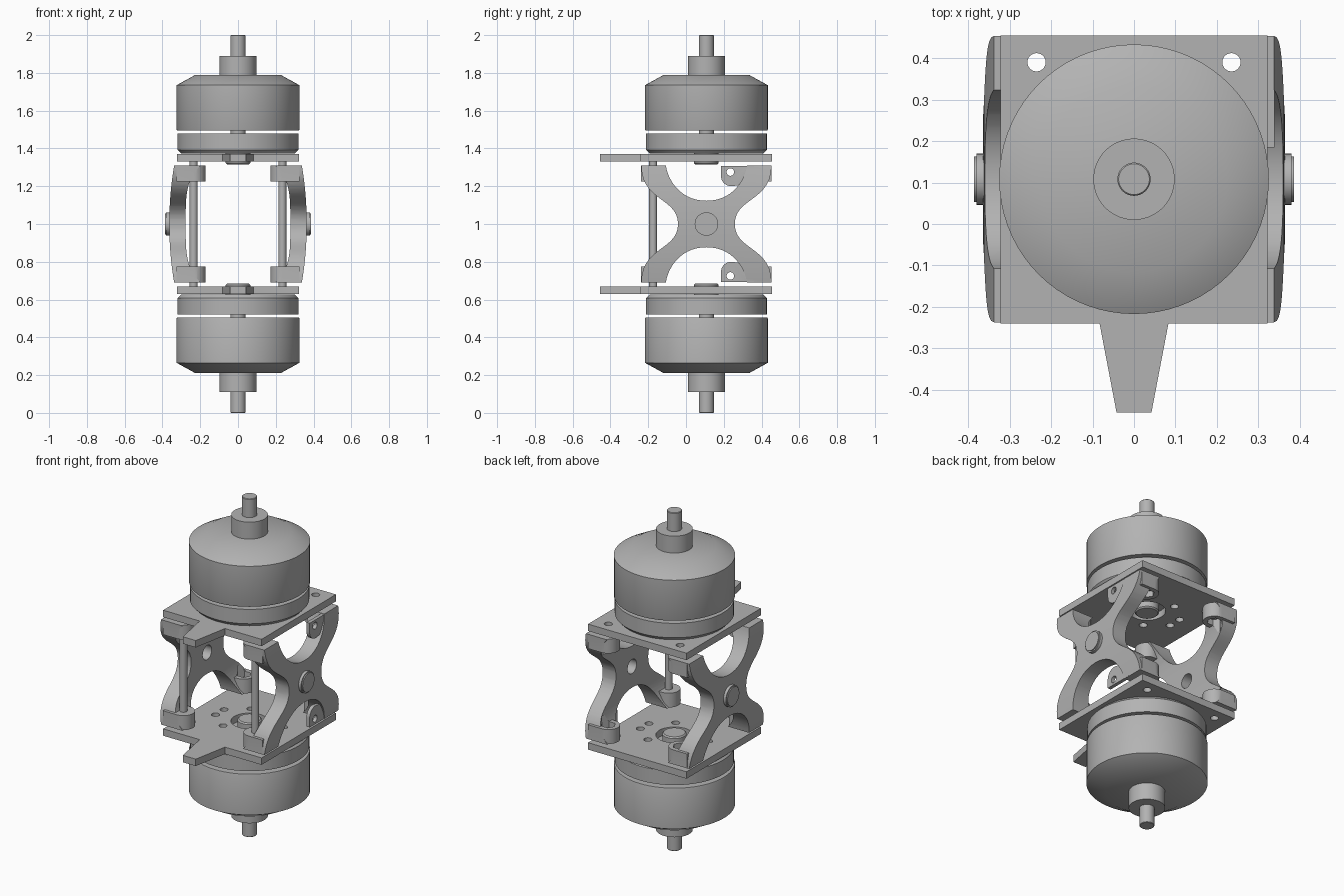
import bpy, bmesh, math
from mathutils import Vector
from mathutils.geometry import interpolate_bezier

if "Cube" in bpy.data.objects:
    bpy.data.objects.remove(bpy.data.objects["Cube"])

GREY = (0.45, 0.45, 0.45, 1)
metal = bpy.data.materials.new("plain_grey")
metal.use_nodes = True
metal.diffuse_color = GREY
metal.node_tree.nodes["Principled BSDF"].inputs["Base Color"].default_value = GREY

AXIS_Y = 0.108      # motor axis
HOLE_X = 0.235      # corner screw positions
HOLE_DY = 0.282
parts = []


def finish(name, bm):
    bmesh.ops.recalc_face_normals(bm, faces=bm.faces)
    mesh = bpy.data.meshes.new(name)
    bm.to_mesh(mesh)
    bm.free()
    mesh.materials.append(metal)
    obj = bpy.data.objects.new(name, mesh)
    bpy.context.collection.objects.link(obj)
    parts.append(obj)
    return obj


# Placements turning (u, v, depth) into x, y, z
def along_x(u, v, w): return (w, u, v)
def along_y(u, v, w): return (u, w, v)
def along_z(u, v, w): return (u, v, w)


def prism(name, pts, place, a, b):
    """Extrude a closed outline from depth a to depth b."""
    bm = bmesh.new()
    low = [bm.verts.new(place(u, v, a)) for u, v in pts]
    high = [bm.verts.new(place(u, v, b)) for u, v in pts]
    bm.faces.new(low)
    bm.faces.new(high)
    n = len(pts)
    for i in range(n):
        j = (i + 1) % n
        bm.faces.new((low[i], low[j], high[j], high[i]))
    return finish(name, bm)


def arc(cu, cv, r, start=0, end=360, n=32):
    count = n if end - start == 360 else n + 1
    angles = [math.radians(start + (end - start) * i / n) for i in range(count)]
    return [(cu + r * math.cos(t), cv + r * math.sin(t)) for t in angles]


def rod(name, cu, cv, r, place, a, b, n=32):
    return prism(name, arc(cu, cv, r, n=n), place, a, b)


def lathe(name, profile, s):
    """Spin (radius, height from the middle) about the motor axis; s flips it."""
    bm = bmesh.new()
    verts = [bm.verts.new((r, AXIS_Y, 1 + s * h)) for r, h in profile]
    edges = [bm.edges.new(pair) for pair in zip(verts, verts[1:])]
    bmesh.ops.spin(bm, geom=verts + edges, cent=(0, AXIS_Y, 0), axis=(0, 0, 1),
                   angle=math.tau, steps=72, use_merge=True)
    bmesh.ops.remove_doubles(bm, verts=bm.verts, dist=0.0001)
    return finish(name, bm)


def combine(target, tool, operation):
    mod = target.modifiers.new("combine", "BOOLEAN")
    mod.operation = operation
    mod.solver = "EXACT"
    mod.object = tool
    bpy.context.view_layer.objects.active = target
    bpy.ops.object.modifier_apply(modifier=mod.name)
    parts.remove(tool)
    bpy.data.objects.remove(tool)


def bezier(a, b, c, d):
    pts = [Vector((p[0], p[1], 0)) for p in (a, b, c, d)]
    return [(p.x, p.y) for p in interpolate_bezier(*pts, 14)]


def cross_outline():
    """X-shaped outline, built from one quarter and mirrored."""
    q = bezier((0.15, 0), (0.15, 0.14), (0.345, 0.12), (0.345, 0.31))
    q += bezier((0.215, 0.31), (0.2, 0.22), (0.13, 0.123), (0, 0.123))
    top = q + [(-u, v) for u, v in reversed(q[:-1])]
    full = top + [(u, -v) for u, v in reversed(top[1:-1])]
    return [(AXIS_Y + u, 1 + v) for u, v in full]


# Motors, mounting plates
for s, level in ((1, "upper"), (-1, "lower")):
    lathe(level + "_motor_can",
          [(0, 0.495), (0.323, 0.495), (0.325, 0.5), (0.325, 0.735),
           (0.225, 0.79), (0, 0.79)], s)
    lathe(level + "_motor_base",
          [(0, 0.478), (0.32, 0.478), (0.32, 0.393), (0.3, 0.372), (0, 0.372)], s)
    lathe(level + "_motor_collar",
          [(0, 0.785), (0.098, 0.785), (0.098, 0.89), (0, 0.89)], s)
    lathe(level + "_motor_shaft",
          [(0, 0.4), (0.04, 0.4), (0.04, 0.997), (0.037, 1.0), (0, 1.0)], s)
    lathe(level + "_shaft_clip",
          [(0, 0.375), (0.065, 0.375), (0.065, 0.322), (0.058, 0.315), (0, 0.315)], s)

    half = [(0.322, 0.455), (0.322, -0.24), (0.083, -0.24), (0.042, -0.455)]
    outline = half + [(-x, y) for x, y in reversed(half)]
    plate = prism(level + "_mounting_plate", outline, along_z, 1 + s * 0.33, 1 + s * 0.371)
    holes = [(0, AXIS_Y, 0.1)]
    for sx in (1, -1):
        holes.append((sx * HOLE_X, AXIS_Y + HOLE_DY, 0.022))
        for sy in (1, -1):
            holes.append((sx * 0.083, AXIS_Y + sy * 0.13, 0.022))
            holes.append((sx * 0.195, AXIS_Y + sy * 0.04, 0.022))
    for x, y, r in holes:
        combine(plate, rod("cutter", x, y, r, along_z, 1 + s * 0.3, 1 + s * 0.4), "DIFFERENCE")

# Side brackets with feet, hub and rods
steps = [-0.33 + 0.66 * i / 28 for i in range(29)]
for s, side in ((1, "left"), (-1, "right")):
    outer = [(s * (0.364 - 0.026 * (h / 0.31) ** 2), 1 + h) for h in steps]
    inner = [(s * (0.277 - 0.02 * (h / 0.22) ** 4), 1 + h) for h in reversed(steps)]
    bracket = prism(side + "_bracket", outer + inner, along_y, -0.4, 0.6)
    combine(bracket, prism("cutter", cross_outline(), along_x, s * 0.1, s * 0.5), "INTERSECT")

    hub = rod("hub", AXIS_Y, 1, 0.062, along_x, s * 0.33, s * 0.38)
    combine(bracket, hub, "UNION")
    combine(bracket, rod("hub", AXIS_Y, 1, 0.055, along_x, s * 0.37, s * 0.386), "UNION")
    combine(bracket, rod("cutter", AXIS_Y, 1, 0.042, along_x, s * 0.2, s * 0.35), "DIFFERENCE")

    for sz in (1, -1):
        for sy in (1, -1):
            y = AXIS_Y + sy * HOLE_DY
            pts = arc(HOLE_X, y, 0.063, 90, 270, 20) + [(0.325, y - 0.063), (0.325, y + 0.063)]
            foot = prism("foot", [(s * u, v) for u, v in pts], along_z,
                         1 + sz * 0.225, 1 + sz * 0.31)
            combine(bracket, foot, "UNION")
        # Screw hole and nut pocket in the rear feet
        y = AXIS_Y + HOLE_DY
        combine(bracket, rod("cutter", s * HOLE_X, y, 0.022, along_z,
                             1 + sz * 0.2, 1 + sz * 0.35), "DIFFERENCE")
        combine(bracket, rod("cutter", s * HOLE_X, y, 0.04, along_z,
                             1 + sz * 0.18, 1 + sz * 0.26, 6), "DIFFERENCE")
        # Small drilled lugs, on one bracket only
        if s == 1:
            pts = [(0.36, 0.308), (0.185, 0.308)] + arc(0.24, 0.255, 0.055, 180, 280, 12)
            pts += [(0.36, 0.22)]
            lug = prism("lug", [(u, 1 + sz * v) for u, v in pts], along_x, 0.318, 0.339)
            combine(bracket, lug, "UNION")
            combine(bracket, rod("cutter", 0.235, 1 + sz * 0.275, 0.02, along_x, 0.31, 0.35),
                    "DIFFERENCE")

    rod(side + "_spacer_rod", s * HOLE_X, AXIS_Y - HOLE_DY, 0.021, along_z, 0.665, 1.335)

# Smooth round surfaces, keep edges crisp
bpy.ops.object.select_all(action="DESELECT")
for obj in parts:
    obj.select_set(True)
bpy.context.view_layer.objects.active = parts[0]
bpy.ops.object.shade_smooth_by_angle(angle=math.radians(30))
